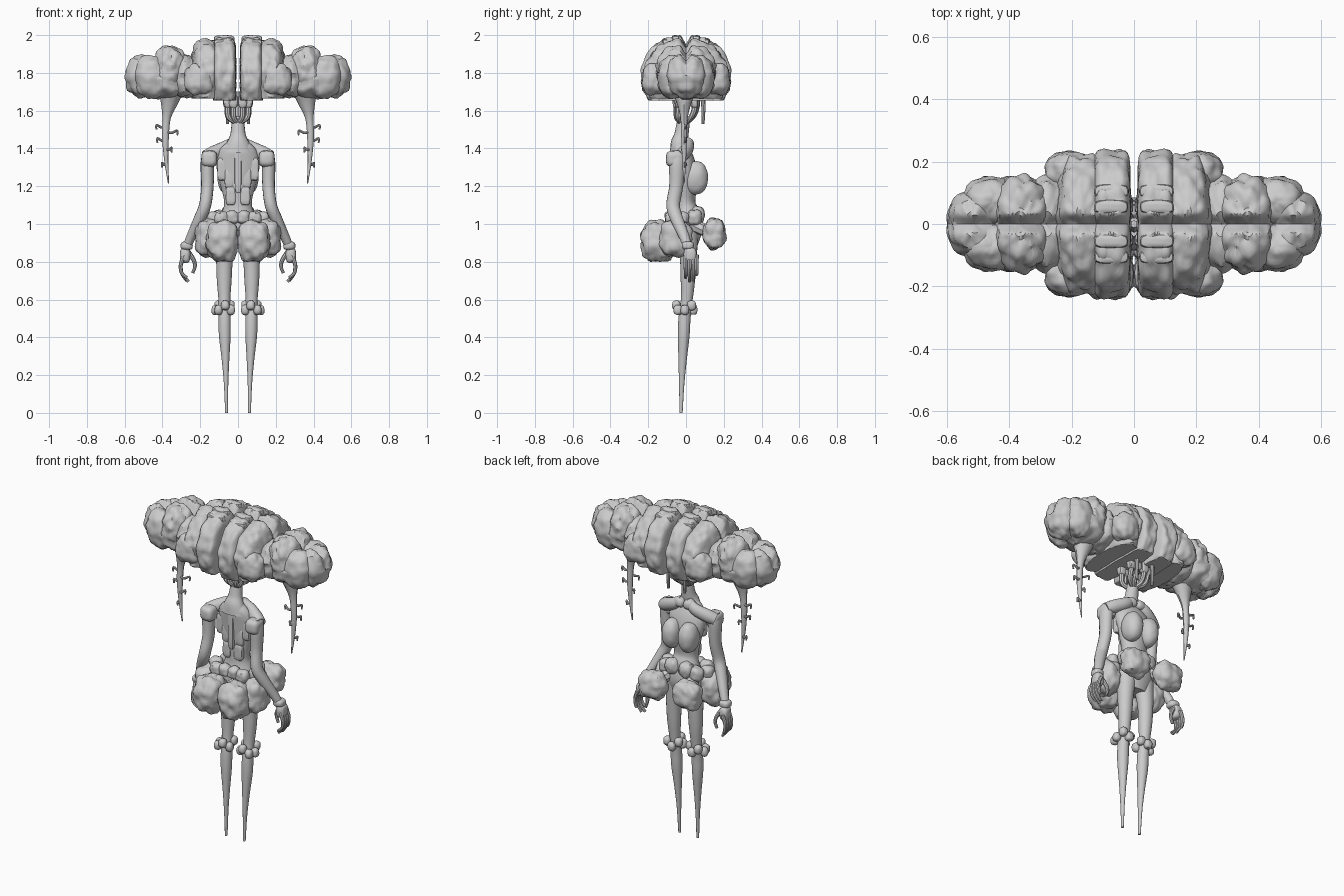
import bpy
import math
from mathutils import Vector, noise

grey = bpy.data.materials.new("plain_grey")
grey.diffuse_color = (0.6, 0.6, 0.6, 1)


def finish(name, verts, faces, mirror):
    """Make a shaded object, mirrored over the given axes."""
    me = bpy.data.meshes.new(name)
    me.from_pydata(verts, [], faces)
    me.materials.append(grey)
    for p in me.polygons:
        p.use_smooth = True
    me.set_sharp_from_angle(angle=math.radians(38))
    ob = bpy.data.objects.new(name, me)
    bpy.context.collection.objects.link(ob)
    if mirror:
        m = ob.modifiers.new("mirror", 'MIRROR')
        m.use_axis = ('x' in mirror, 'y' in mirror, False)
        m.use_mirror_merge = False
    return ob


def blob(name, c, r, p=2.5, amp=0.22, freq=18, mirror='x', n=24, q=None, low=0, notch=0):
    """Lumpy rounded block; q squares it in x, low cuts it flat, notch parts the top."""
    verts, faces = [], []
    q, seg, c = q or p, n * 2, Vector(c)
    for i in range(n + 1):
        th = math.pi * i / n
        for j in range(seg):
            ph = 2 * math.pi * j / seg
            d = Vector((math.sin(th) * math.cos(ph),
                        math.sin(th) * math.sin(ph), math.cos(th)))
            k = ((abs(d.y) ** p + abs(d.z) ** p) ** (q / p) + abs(d.x) ** q) ** (-1 / q)
            off = Vector([a * b for a, b in zip(d, r)]) * k
            s = (c + off) * freq
            s.y = abs(s.y)
            f = 1.0
            if amp:
                f += amp * (0.45 - noise.voronoi(s)[0][0]) + amp * 0.25 * noise.noise(s * 2.3)
            v = c + off * f
            if v.z > c.z:
                v.z -= notch * max(0, 1 - abs(v.y) / .03)
            v.z = min(max(v.z, low), 2.0)
            verts.append(v)
    for i in range(n):
        for j in range(seg):
            a, b = i * seg + j, i * seg + (j + 1) % seg
            if i == 0:
                faces.append((a, a + seg, b + seg))
            elif i == n - 1:
                faces.append((a, a + seg, b))
            else:
                faces.append((a, a + seg, b + seg, b))
    return finish(name, verts, faces, mirror)


def limb(name, pts, mirror='x', seg=16, sub=4):
    """Smooth tube through (x, y, z, width, depth) stations."""
    pts = [Vector(q) for q in pts]
    ext = [pts[0] * 2 - pts[1]] + pts + [pts[-1] * 2 - pts[-2]]
    path = []
    for i in range(1, len(ext) - 2):
        a, b, c, d = ext[i - 1:i + 3]
        for s in range(sub):
            t = s / sub
            path.append(0.5 * (2 * b + (c - a) * t + (2 * a - 5 * b + 4 * c - d) * t * t
                               + (3 * b - a - 3 * c + d) * t ** 3))
    path.append(pts[-1])
    verts, faces = [], []
    for i, q in enumerate(path):
        lo, hi = path[max(i - 1, 0)], path[min(i + 1, len(path) - 1)]
        t = Vector(hi[:3]) - Vector(lo[:3])
        ax = Vector((0, 1, 0)).cross(t).normalized()
        ay = t.normalized().cross(ax)
        for j in range(seg):
            an = 2 * math.pi * j / seg
            verts.append(Vector(q[:3]) + ax * max(q[3], .001) * math.cos(an)
                         + ay * max(q[4], .001) * math.sin(an))
    for i in range(len(path) - 1):
        for j in range(seg):
            a, b = i * seg + j, i * seg + (j + 1) % seg
            faces.append((a, a + seg, b + seg, b))
    faces.append(tuple(range(seg)))
    faces.append(tuple(range(len(verts) - 1, len(verts) - seg - 1, -1)))
    return finish(name, verts, faces, mirror)


def strand(name, pts, r0, r1, mirror='x'):
    """Thin round tube with a straight taper."""
    m = len(pts) - 1
    return limb(name, [(*q, r0 + (r1 - r0) * i / m, r0 + (r1 - r0) * i / m)
                       for i, q in enumerate(pts)], mirror, seg=8, sub=3)


# Hair: domed slabs parted down the middle and across the crown
blob("hair_inner_slab", (.071, 0, 1.785), (.061, .237, .212), 2.2, .09, 16, q=6, low=1.655, notch=.05, n=44)
blob("hair_outer_slab", (.165, 0, 1.785), (.085, .222, .197), 2.2, .13, 16, q=3, low=1.665, notch=.04, n=44)
for i, (y, z) in enumerate(((.055, 1.978), (.105, 1.958))):
    blob(f"hair_ridge_{i}", (.073, y, z), (.055, .022, .022), 4, .08, mirror='xy', n=10)
blob("hair_corner_puff", (.205, .168, 1.765), (.078, .066, .085), 2.6, .2, mirror='xy')

# Hair: side bunches
blob("hair_bridge", (.28, 0, 1.78), (.085, .15, .115), 2.5, .2, notch=.03)
blob("bunch_top_puff", (.365, 0, 1.815), (.092, .158, .135), 2.5, .2, notch=.05, n=36)
blob("bunch_low_puff", (.39, 0, 1.75), (.125, .152, .085), 2.4, .2)
blob("bunch_side_puff", (.455, .07, 1.78), (.095, .078, .115), 2.4, .2, mirror='xy')
blob("bunch_end_puff", (.51, 0, 1.785), (.087, .11, .118), 2.2, .22, notch=.03)

# Hanging drips with twigs
limb("drip", [(.355, -.01, 1.70, .065, .065), (.365, -.01, 1.64, .045, .04),
              (.378, -.01, 1.56, .022, .02), (.384, -.01, 1.46, .018, .016),
              (.38, -.01, 1.34, .011, .011), (.368, -.01, 1.215, .003, .003)], seg=10)
for i, (z, s, w) in enumerate(((1.49, -1, .06), (1.52, 1, .05), (1.40, -1, .03),
                               (1.45, 1, .045), (1.32, 1, .02))):
    strand(f"drip_twig_{i}", [(.382, -.01, z), (.382 + s * w * .5, -.01 + s * .01, z - .008),
                              (.382 + s * w, -.005, z + .005), (.382 + s * w, -.005, z - .02)],
           .008, .005)

# Open stem under the hair and neck
for i, (x, y) in enumerate(((.055, -.04), (.057, .045), (.025, .055), (.025, -.05))):
    strand(f"stem_prong_{i}", [(x * .3, y * .4 - .015, 1.54), (x * .9, y * .8 - .01, 1.565),
                               (x, y, 1.61), (x * .95, y, 1.69)], .013, .016)
    blob(f"stem_plate_{i}", (x, y, 1.65), (.022, .02, .035), 5, .1, n=10)
strand("stem_strand", [(.055, .085, 1.70), (.055, .092, 1.62), (.055, .09, 1.53)], .014, .008)
strand("stem_core", [(0, -.01, 1.52), (0, -.01, 1.6), (0, 0, 1.70)], .018, .012, '')
limb("neck", [(0, -.035, 1.38, .085, .05), (0, -.035, 1.43, .06, .045), (0, -.025, 1.47, .042, .038),
              (0, -.015, 1.53, .034, .034), (0, -.01, 1.565, .03, .03)], '')

# Torso
limb("torso", [(0, 0, .87, .085, .055), (0, .005, .97, .115, .08), (0, .005, 1.06, .085, .065),
               (0, -.003, 1.12, .073, .052), (0, 0, 1.22, .097, .062), (0, -.01, 1.32, .115, .06),
               (0, -.03, 1.395, .095, .048), (0, -.035, 1.44, .05, .036)], '', seg=28)
blob("breast", (.055, .05, 1.245), (.054, .066, .088), 2.2, .05)
limb("collar", [(.02, .005, 1.44, .024, .024), (.07, .012, 1.405, .034, .03),
                (.13, -.012, 1.375, .038, .036), (.17, -.035, 1.355, .035, .036)])
blob("collar_knot", (.032, .012, 1.425), (.034, .03, .03), 2.3, .12, n=14)

# Back plates
blob("spine_plate", (0, -.06, 1.3), (.018, .016, .14), 6, .08, mirror='', n=16)
for i, (x, z, h) in enumerate(((.042, 1.36, .07), (.045, 1.245, .055), (.038, 1.15, .05), (.083, 1.29, .06))):
    blob(f"back_plate_{i}", (x, -.047 + x * .12, z), (.026, .019, h), 5, .1, n=14)

# Arms and hands
blob("shoulder_pad", (.152, -.058, 1.345), (.042, .048, .043), 3.5, .06, n=16)
limb("arm", [(.15, -.045, 1.38, .036, .042), (.162, -.047, 1.32, .036, .043), (.162, -.052, 1.2, .033, .037),
             (.174, -.068, 1.1, .032, .036), (.202, -.05, 1.03, .031, .034),
             (.245, -.012, .94, .025, .028), (.275, .012, .87, .022, .022)])
blob("wrist_cuff", (.272, .01, .885), (.033, .032, .022), 3, .15, n=12)
blob("palm", (.28, .022, .835), (.027, .034, .042), 3, .08, n=14)
for i, (y, x, z) in enumerate(((-.002, .27, .715), (.018, .262, .695), (.038, .272, .7), (.056, .29, .73))):
    strand(f"finger_{i}", [(.285, y, .835), (.303, y, .785), (.298, y, .74), (x, y, z)], .012, .008)
strand("thumb", [(.268, .03, .86), (.235, .04, .81), (.228, .045, .775), (.24, .045, .74)], .013, .008)

# Puffy skirt and waist lumps
blob("skirt_back_puff", (.082, -.145, .91), (.085, .092, .108), 2.8, .24)
blob("skirt_side_puff", (.155, -.055, .925), (.075, .085, .1), 2.6, .24)
blob("skirt_front_puff", (.115, .15, .948), (.088, .062, .085), 2.4, .24)
strand("skirt_front_tie", [(.07, .03, 1.0), (.09, .07, .98), (.115, .14, .95)], .04, .03)
for i, (x, y, z, r) in enumerate(((.045, .06, 1.05, .044), (.1, .045, 1.035, .042), (.13, -.02, 1.03, .038),
                                  (.085, -.075, 1.025, .04), (.03, -.08, 1.035, .036))):
    blob(f"waist_lump_{i}", (x, y, z), (r, r * .9, r), 2.6, .24, 25, n=14)

# Legs tapering to points, with ruffles at the knees
limb("leg", [(.06, .005, .95, .06, .06), (.071, .012, .82, .045, .045), (.073, .01, .7, .039, .038),
             (.072, .003, .59, .031, .031), (.071, -.008, .5, .032, .032), (.07, -.012, .41, .031, .031),
             (.066, -.018, .28, .02, .022), (.063, -.023, .15, .0115, .014), (.061, -.026, 0, .007, .008)],
     seg=20)
for i in range(7):
    a = 2 * math.pi * i / 7
    z = .555 + (.014 if i % 2 else -.01)
    blob(f"knee_ruffle_{i}", (.077 + .043 * math.cos(a), -.006 + .047 * math.sin(a), z),
         (.022, .023, .027), 2.6, .2, 30, n=10)
